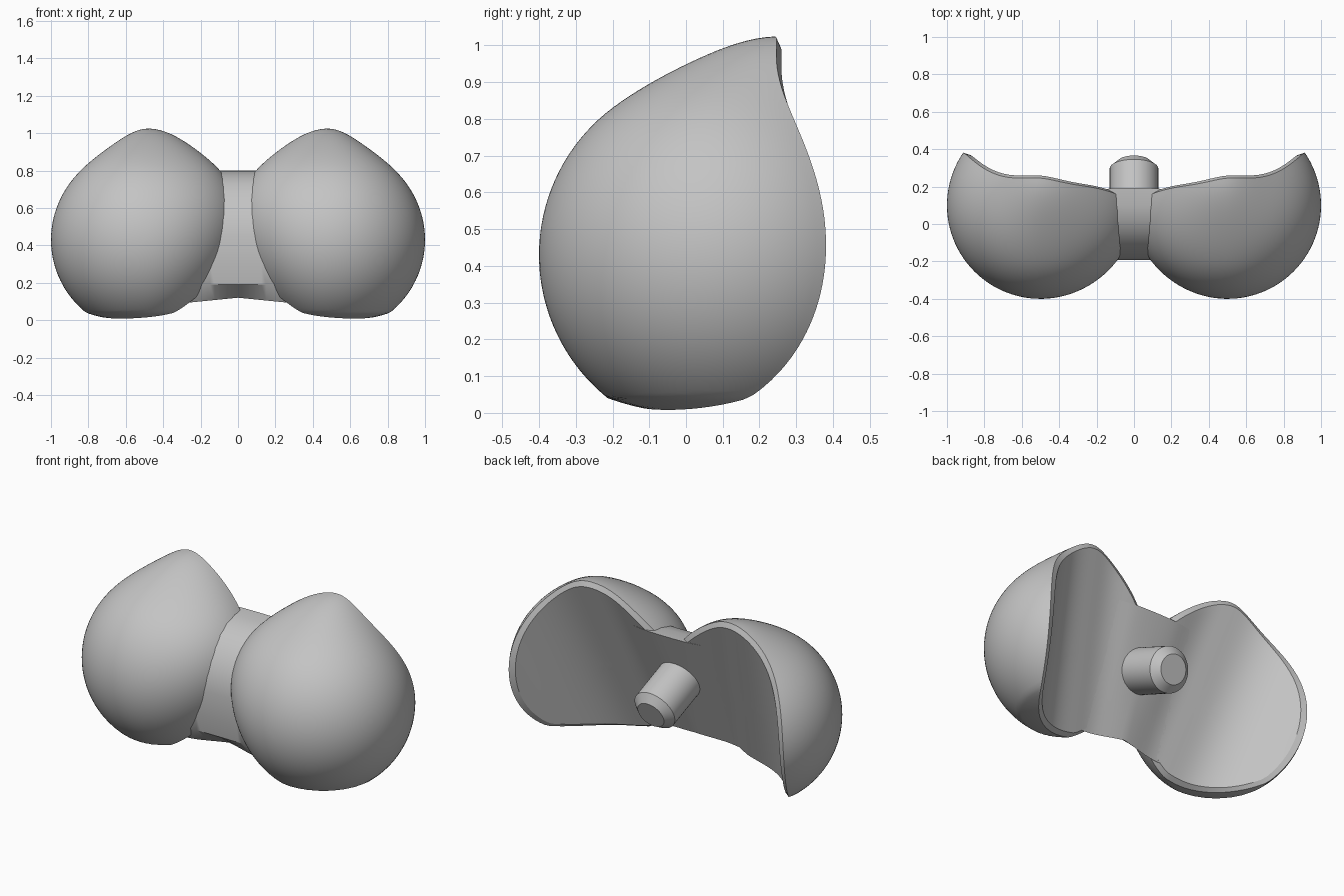
import bpy, bmesh, math
from mathutils import Vector, Matrix

cube = bpy.data.objects.get("Cube")
if cube:
    bpy.data.objects.remove(cube, do_unlink=True)

grey = bpy.data.materials.new("plain grey")
grey.use_nodes = True
COLOUR = (0.55, 0.55, 0.55, 1)
grey.diffuse_color = COLOUR
grey.node_tree.nodes["Principled BSDF"].inputs["Base Color"].default_value = COLOUR

TILT = 0.4          # backward lean of the rear surface
CENTRE = Vector((0.5, 0.1, 0.43))


def back_y(x, z):
    """Rear surface: tilted centre plane curling back at the outer ends."""
    a = abs(x) - 0.17 * (z - 0.8)
    curl = 0.34 * (max(0, a - 0.45) / 0.5) ** 2.5
    dip = 0.025 * math.exp(-((a - 0.32) / 0.14) ** 2)
    return 0.19 + TILT * (z - 0.8) + curl - dip


def lobe_point(theta, phi):
    """Ball surface with a raised rear crown and a flattened base."""
    ux = math.sin(theta) * math.cos(phi)
    uy = -math.cos(theta)
    uz = math.sin(theta) * math.sin(phi)
    up = max(0, uz)
    x = CENTRE.x + ux * (0.5 if ux > 0 else 0.5 + 0.11 * uz)
    y = CENTRE.y + uy * 0.5
    z = CENTRE.z + uz * 0.5
    rise = min(1.2, max(0, (y + 0.2) / 0.44)) ** 1.8
    spread = 0.27 if x > 0.46 else 0.35
    z += 0.125 * up * up * rise * math.exp(-((x - 0.46) / spread) ** 2)
    if z < 0.04:
        z = 0.04 - (0.04 - z) * 0.45
    return Vector((x, y, z))


def rim_angle(phi):
    """Angle from the front pole at which the ball meets the rear surface."""
    def behind(t):
        p = lobe_point(t, phi)
        return p.y > back_y(p.x, p.z)
    t = math.radians(45)
    while not behind(t) and t < math.pi:
        t += math.radians(1)
    low, high = t - math.radians(1), t
    for _ in range(12):
        mid = (low + high) / 2
        low, high = (low, mid) if behind(mid) else (mid, high)
    return high


def bridge_rings(bm, rings):
    n = len(rings[0])
    for a, b in zip(rings, rings[1:]):
        for i in range(n):
            j = (i + 1) % n
            bm.faces.new((a[i], a[j], b[j], b[i]))


def finish(bm, name, angle=30):
    bmesh.ops.recalc_face_normals(bm, faces=bm.faces)
    mesh = bpy.data.meshes.new(name)
    bm.to_mesh(mesh)
    bm.free()
    mesh.materials.append(grey)
    obj = bpy.data.objects.new(name, mesh)
    bpy.context.collection.objects.link(obj)
    bpy.ops.object.select_all(action='DESELECT')
    obj.select_set(True)
    bpy.context.view_layer.objects.active = obj
    bpy.ops.object.shade_smooth_by_angle(angle=math.radians(angle))


def make_lobe(name, side):
    segments, rows, inner_rows = 128, 36, 16
    bm = bmesh.new()
    phis = [math.tau * i / segments for i in range(segments)]
    ends = [rim_angle(p) for p in phis]
    bevel = math.radians(3)

    def vert(p):
        return bm.verts.new((p.x * side, p.y, p.z))

    # rounded outside, ending just short of the rim
    rings = []
    for r in range(1, rows + 1):
        rings.append([vert(lobe_point((e - bevel) * r / rows, p))
                      for p, e in zip(phis, ends)])
    # bevelled rim and concave rear face
    rim = [lobe_point(e, p) for p, e in zip(phis, ends)]
    for k in range(inner_rows):
        scale = 0.95 * (1 - k / inner_rows)
        ring = []
        for p in rim:
            q = CENTRE.lerp(p, scale)
            q.y = back_y(q.x, q.z)
            ring.append(vert(q))
        rings.append(ring)
    bridge_rings(bm, rings)
    front = vert(lobe_point(0, 0))
    rear = vert(Vector((CENTRE.x, back_y(CENTRE.x, CENTRE.z), CENTRE.z)))
    for i in range(segments):
        j = (i + 1) % segments
        bm.faces.new((front, rings[0][i], rings[0][j]))
        bm.faces.new((rear, rings[-1][i], rings[-1][j]))
    finish(bm, name)


def make_bridge():
    # rounded front outline, tucked in below, then up the rear surface
    front = [(0.1, 0.795), (0.02, 0.775), (-0.05, 0.735), (-0.105, 0.68),
             (-0.15, 0.61), (-0.18, 0.53), (-0.192, 0.45), (-0.192, 0.3),
             (-0.175, 0.19)]
    bm = bmesh.new()
    rings = []
    for i in range(-12, 13):
        x = i * 0.025
        base = 0.12 - 0.1 * abs(x)
        # the rear sinks gently into the lobes towards each end
        lift = 0.003 - 0.03 * max(0, abs(x) - 0.15)
        outline = list(front)
        for k in range(7):
            z = base + (0.8 - base) * k / 6
            outline.append((back_y(x, z) + lift, z))
        rings.append([bm.verts.new((x, y, z)) for y, z in outline])
    bridge_rings(bm, rings)
    bm.faces.new(rings[0])
    bm.faces.new(rings[-1])
    finish(bm, "bridge")


def make_peg():
    # cylinder with a chamfered end, pointing back and slightly down
    profile = [(0.13, -0.06), (0.13, 0.25), (0.085, 0.29)]
    bm = bmesh.new()
    n = 48
    rings = [[bm.verts.new((r * math.cos(math.tau * i / n),
                            r * math.sin(math.tau * i / n), h)) for i in range(n)]
             for r, h in profile]
    bridge_rings(bm, rings)
    bm.faces.new(rings[0])
    bm.faces.new(rings[-1])
    lean = math.atan(TILT)
    place = Matrix.Translation((0, back_y(0, 0.49), 0.49)) @ Matrix.Rotation(
        -math.pi / 2 - lean, 4, 'X')
    bm.transform(place)
    finish(bm, "rear_peg")


make_lobe("left_lobe", 1)
make_lobe("right_lobe", -1)
make_bridge()
make_peg()
